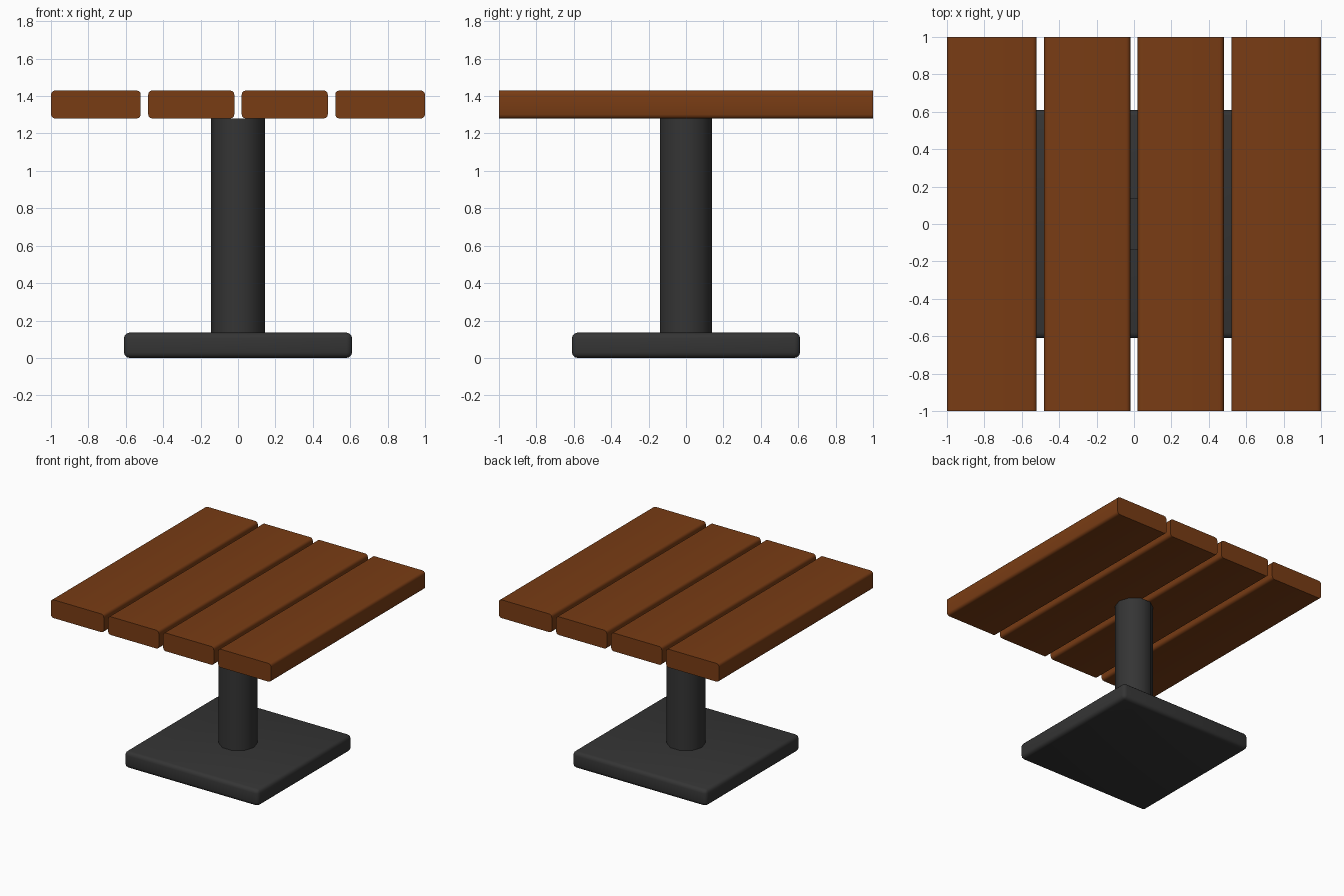
import bpy, bmesh, math
from mathutils import Matrix, Vector

if "Cube" in bpy.data.objects:
    bpy.data.objects.remove(bpy.data.objects["Cube"])


def material(name, rgb):
    mat = bpy.data.materials.new(name)
    mat.diffuse_color = (*rgb, 1)
    mat.use_nodes = True
    mat.node_tree.nodes["Principled BSDF"].inputs["Base Color"].default_value = mat.diffuse_color
    return mat


WOOD = material("brown_wood", (0.19, 0.045, 0.007))
METAL = material("dark_metal", (0.035, 0.035, 0.035))


def finish(bm, name, mat):
    bmesh.ops.recalc_face_normals(bm, faces=bm.faces)
    mesh = bpy.data.meshes.new(name)
    bm.to_mesh(mesh)
    bm.free()
    mesh.shade_smooth()
    mesh.set_sharp_from_angle(angle=math.radians(40))
    mesh.materials.append(mat)
    obj = bpy.data.objects.new(name, mesh)
    bpy.context.collection.objects.link(obj)
    return obj


def rounded_box(name, lo, hi, radius, mat, along_y_only=False):
    lo, hi = Vector(lo), Vector(hi)
    bm = bmesh.new()
    bmesh.ops.create_cube(bm, size=1, matrix=Matrix.Translation((lo + hi) / 2)
                          @ Matrix.Diagonal((*(hi - lo), 1)))
    edges = [e for e in bm.edges
             if not along_y_only or abs(e.verts[0].co.y - e.verts[1].co.y) > 0.1]
    bmesh.ops.bevel(bm, geom=edges, offset=radius, offset_type='OFFSET',
                    segments=3, profile=0.5, affect='EDGES')
    return finish(bm, name, mat)


# Square foot plate, rounded all over
rounded_box("base_plate", (-0.61, -0.61, 0), (0.61, 0.61, 0.135), 0.03, METAL)

# Ten-sided column with corners on the x axis
bm = bmesh.new()
bmesh.ops.create_cone(bm, cap_ends=True, segments=10, radius1=0.145,
                      radius2=0.145, depth=1.18,
                      matrix=Matrix.Translation((0, 0, 0.69))
                      @ Matrix.Rotation(math.pi / 2, 4, 'Z'))
finish(bm, "column", METAL)

# Four tabletop planks, long edges rounded and ends cut square
for i, (x0, x1) in enumerate([(-1, -0.52), (-0.48, -0.02), (0.02, 0.48), (0.52, 1)]):
    rounded_box(f"plank_{i + 1}", (x0, -1, 1.28), (x1, 1, 1.43), 0.022, WOOD,
                along_y_only=True)
